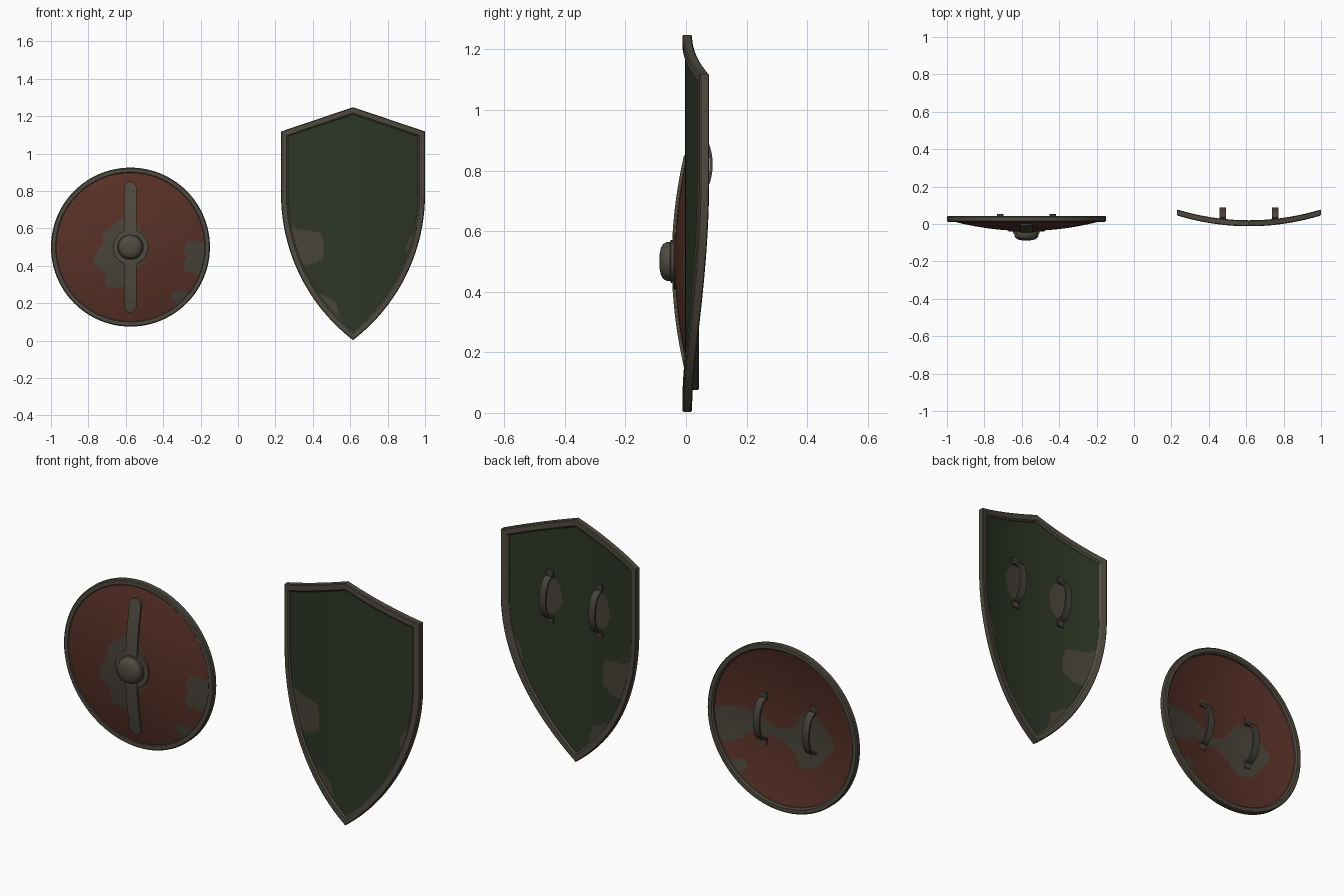
import bpy, bmesh, math
from mathutils import Vector

if "Cube" in bpy.data.objects:
    bpy.data.objects.remove(bpy.data.objects["Cube"])


def material(name, rgb):
    m = bpy.data.materials.new(name)
    m.diffuse_color = (*rgb, 1)
    m.use_nodes = True
    m.node_tree.nodes["Principled BSDF"].inputs["Base Color"].default_value = m.diffuse_color
    return m


RED = material("red_paint", (0.098, 0.030, 0.020))
GREEN = material("green_paint", (0.027, 0.038, 0.018))
WORN = material("worn_wood", (0.066, 0.058, 0.042))
METAL = material("dull_metal", (0.078, 0.070, 0.050))
LEATHER = material("strap_leather", (0.060, 0.054, 0.041))

ROUND_X, ROUND_Z, ROUND_R = -0.575, 0.5, 0.425
KITE_X, KITE_W, SIDE_Z, TOP_Z, CORNER_Z = 0.615, 0.385, 0.78, 1.245, 1.115


def finish(name, verts, faces, mats, loc, indices=None, recalc=True):
    me = bpy.data.meshes.new(name)
    me.from_pydata(verts, [], faces)
    for m in mats:
        me.materials.append(m)
    if indices:
        me.polygons.foreach_set("material_index", indices)
    bm = bmesh.new()
    bm.from_mesh(me)
    bmesh.ops.remove_doubles(bm, verts=bm.verts, dist=1e-5)
    if recalc:
        bmesh.ops.recalc_face_normals(bm, faces=bm.faces)
    bm.to_mesh(me)
    bm.free()
    ob = bpy.data.objects.new(name, me)
    ob.location = loc
    bpy.context.collection.objects.link(ob)
    bpy.ops.object.select_all(action='DESELECT')
    ob.select_set(True)
    bpy.context.view_layer.objects.active = ob
    bpy.ops.object.shade_smooth_by_angle(angle=math.radians(30))
    return ob


def skin(name, rings, mat, loc, wrap=False):
    """Join equal loops of points; wrap joins last to first, else the ends are capped."""
    n, k = len(rings[0]), len(rings)
    verts = [p for r in rings for p in r]
    faces = []
    for a in range(k if wrap else k - 1):
        b = (a + 1) % k
        faces += [(a*n + i, a*n + (i+1) % n, b*n + (i+1) % n, b*n + i) for i in range(n)]
    if not wrap:
        faces += [tuple(range(n))[::-1], tuple(range((k-1)*n, k*n))]
    return finish(name, verts, faces, [mat], loc)


def inset(outline, d):
    """Mitred inward offset of a counter-clockwise outline."""
    out, n = [], len(outline)
    for i, p in enumerate(outline):
        a = (p - outline[i-1]).normalized()
        b = (outline[(i+1) % n] - p).normalized()
        na, nb = Vector((-a.y, a.x)), Vector((-b.y, b.x))
        out.append(p + (na + nb) * d / (1 + na.dot(nb)))
    return out


def rim(name, outline, profile, bend, loc):
    rings = [[(p.x, y + bend(p.x), p.y) for p in inset(outline, d)] for d, y in profile]
    return skin(name, rings, METAL, loc, wrap=True)


def inside(x, z, poly):
    hit = False
    for (ax, az), (bx, bz) in zip(poly, poly[1:] + poly[:1]):
        if (az > z) != (bz > z) and x < (bx-ax)*(z-az)/(bz-az) + ax:
            hit = not hit
    return hit


def panel(name, ni, nj, plane, surf, thick, paint, front_worn, back_worn, loc):
    """Front and back sheets over one grid; worn faces chosen by outline."""
    verts, faces, idx = [], [], []
    for side, worn in ((0, front_worn), (1, back_worn)):
        base = len(verts)
        for i in range(ni + 1):
            for j in range(nj + 1):
                x, z = plane(i/ni, j/nj)
                verts.append((x, surf(x, z) + side*thick, z))
        for i in range(ni):
            for j in range(nj):
                a = base + i*(nj+1) + j
                f = (a, a+nj+1, a+nj+2, a+1)
                faces.append(f[::-1] if side else f)
                x, z = plane((i+.5)/ni, (j+.5)/nj)
                idx.append(int(any(inside(x, z, p) for p in worn)))
    return finish(name, verts, faces, [paint, WORN], loc, idx, recalc=False)


def circle(r, n=96):
    return [Vector((r*math.cos(2*math.pi*i/n), r*math.sin(2*math.pi*i/n))) for i in range(n)]


def lathe(name, profile, mat, loc, n=48):
    return skin(name, [[(p.x, y, p.y) for p in circle(r, n)] for r, y in profile], mat, loc)


def strap(name, loc, height=0.068, w=0.018, t=0.01):
    """Arched hand strap with flat end tabs, bulging to the back."""
    mid = [(-0.135, 0), (-0.1, 0)]
    mid += [(-0.1*math.cos(a), (height-t)*math.sin(a) ** 0.8)
            for a in (math.pi*i/20 for i in range(1, 20))]
    mid += [(0.1, 0), (0.135, 0)]
    rings = []
    for i, (z, y) in enumerate(mid):
        p, q = mid[max(i-1, 0)], mid[min(i+1, len(mid)-1)]
        d = Vector((q[0]-p[0], q[1]-p[1])).normalized()
        oz, oy = z - d.y*t, y + d.x*t
        rings.append([(-w, y, z), (w, y, z), (w, oy, oz), (-w, oy, oz)])
    return skin(name, rings, LEATHER, loc)


# ---- round shield ----
def dome(x, z):
    return -0.037 + 0.33*(x*x + z*z)


rloc = (ROUND_X, 0, ROUND_Z)
low_chip = [(.215, -.25), (.25, -.225), (.29, -.24), (.34, -.27), (.25, -.35), (.235, -.29)]
high_chip = [(-.33, .23), (-.3, .25), (-.29, .285), (-.32, .32), (-.4, .22)]
front_round = [
    [(-.07, .14), (-.15, .07), (-.145, .03), (-.2, -.07), (-.19, -.1), (-.135, -.14),
     (-.135, -.2), (-.1, -.225), (-.03, -.21), (0, -.15), (.07, -.08), (.1, -.03),
     (.08, .04), (.04, .12), (0, .17)],
    [(.28, -.02), (.305, .025), (.36, .03), (.43, .01), (.43, -.12), (.36, -.145),
     (.29, -.13), (.28, -.1), (.3, -.06)], low_chip, high_chip]
back_round = [
    [(-.073, .085), (-.17, .085), (-.25, 0), (-.27, -.04), (-.23, -.1), (-.16, -.18),
     (-.07, -.2), (-.02, -.13), (.05, -.09), (.2, -.09), (.3, -.15), (.43, -.16),
     (.43, 0), (.28, .03), (.18, .01), (.1, -.03), (.05, -.04), (-.02, 0)], low_chip]
panel("round_panel", 60, 192,
      lambda u, v: (0.405*u*math.cos(2*math.pi*v), 0.405*u*math.sin(2*math.pi*v)),
      dome, 0.012, RED, front_round, back_round, rloc)
rim("round_rim", circle(ROUND_R),
    [(0, .017), (.005, .012), (.024, .012), (.031, .018), (.031, .036), (.024, .043),
     (.005, .043), (0, .038)], lambda x: 0, rloc)

# Central vertical bar with rounded ends, base plate and boss
bar = []
for i in range(49):
    z = 0.35*math.sin(math.pi*(i/48 - .5))
    w = 0.032*math.sqrt(max(0.02, 1 - (max(0, abs(z)-.318)/.032)**2))
    y = dome(0, z)
    bar.append([(-w, y-.01, z), (w, y-.01, z), (w, y+.004, z), (-w, y+.004, z)])
skin("front_bar", bar, METAL, rloc)
lathe("boss_plate", [(.097, -.03), (.097, -.038), (.093, -.041), (.01, -.041)], METAL, rloc)
lathe("boss", [(.071, -.03), (.071, -.05), (.065, -.052), (.064, -.064), (.058, -.075),
               (.045, -.083), (.025, -.087), (.004, -.088)], METAL, rloc)

# ---- heater shield ----
def bend(x):
    return 0.39*x*x


ARC = (KITE_W**2 + SIDE_Z**2) / (2*KITE_W)     # radius of the curved lower edges


def low_edge(x):
    c = min(max(x, 0), KITE_W) + ARC - KITE_W
    return SIDE_Z - math.sqrt(max(0, ARC*ARC - c*c))


def top_edge(x):
    return TOP_Z - (TOP_Z - CORNER_Z)*abs(x)/KITE_W


sweep = math.asin(SIDE_Z / ARC)
half = [Vector((ARC*math.cos(a) - ARC + KITE_W, SIDE_Z - ARC*math.sin(a)))
        for a in (sweep*(1 - i/28) for i in range(29))]
half += [Vector((KITE_W*(1 - i/14), top_edge(KITE_W*(1 - i/14)))) for i in range(15)]
outline = half + [Vector((-p.x, p.y)) for p in half[-2:0:-1]]

kloc = (KITE_X, 0, 0.003)
rim("heater_rim", outline,
    [(0, -.008), (.004, -.012), (.029, -.012), (.037, -.005), (.037, .013), (.029, .02),
     (.004, .02), (0, .016)], bend, kloc)

chips = [
    [(-.4, .68), (-.345, .66), (-.335, .61), (-.29, .59), (-.175, .575), (-.155, .52),
     (-.16, .44), (-.205, .41), (-.25, .4), (-.29, .42), (-.4, .4)],
    [(-.3, .25), (-.19, .25), (-.14, .23), (-.09, .2), (-.07, .12), (-.02, .06), (-.1, .02)],
    [(.4, .97), (.35, .96), (.345, .88), (.4, .86)],
    [(.4, .6), (.31, .56), (.285, .5), (.29, .44), (.4, .4)]]
# Worn ovals on the back behind the straps
ovals = [[(s*.14 + .06*math.cos(a), .82 + .095*math.sin(a))
          for a in (2*math.pi*i/20 for i in range(20))] for s in (-1, 1)]


def heater_plane(u, v):
    x = (2*u - 1)*0.365
    lo, hi = low_edge(abs(x) + .018), top_edge(x) - .02
    return x, lo + (hi - lo)*v


panel("heater_panel", 92, 130, heater_plane, lambda x, z: bend(x) - .003, 0.014,
      GREEN, chips, chips + ovals, kloc)

# ---- hand straps on both shields ----
for s, side in ((-1, "left"), (1, "right")):
    strap("round_strap_" + side, (ROUND_X + s*.14, -.02, ROUND_Z), .073)
    strap("heater_strap_" + side, (KITE_X + s*.14, .018, .82), .07)
